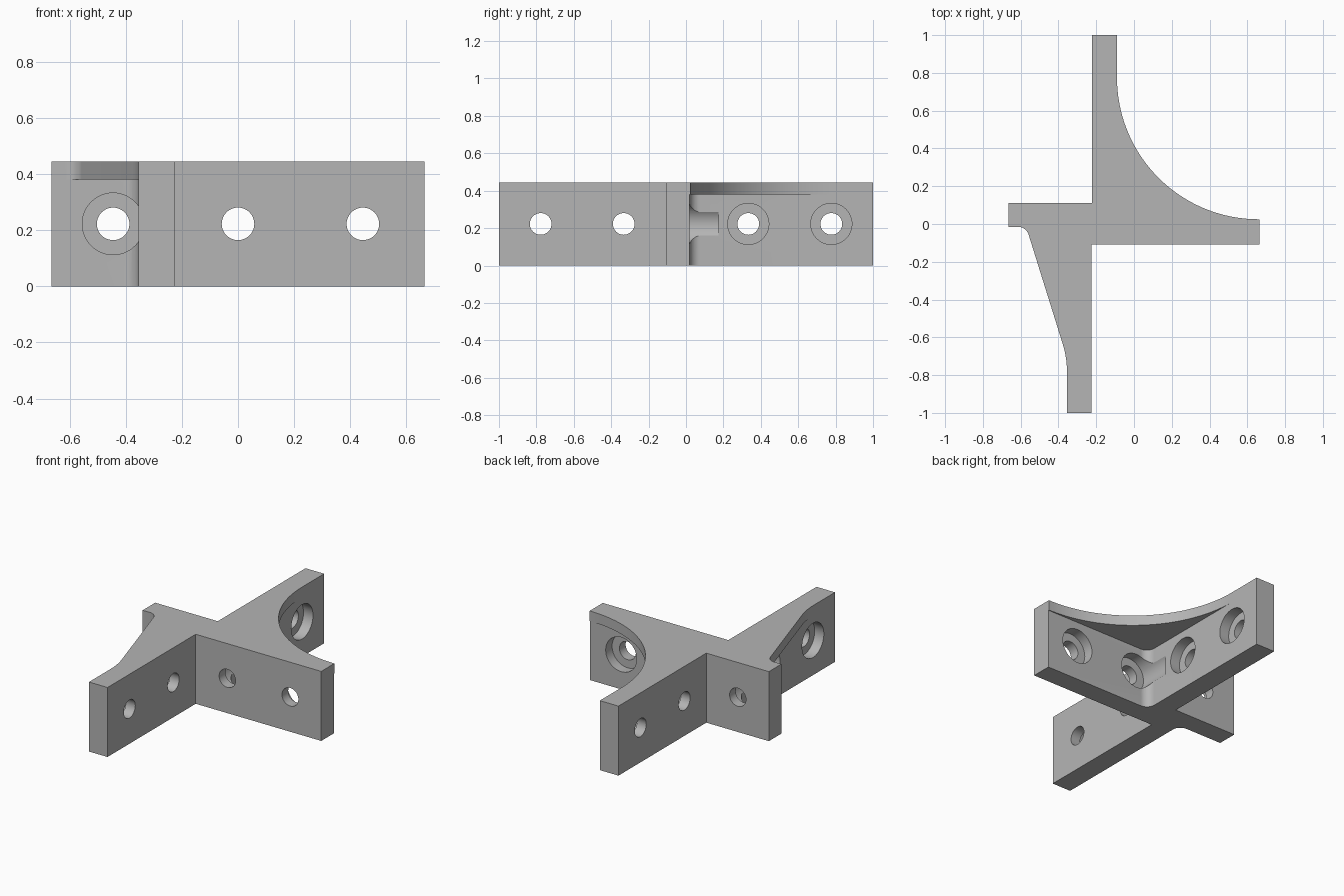
import bpy, bmesh
from math import cos, sin, radians, pi
from mathutils import Matrix

if "Cube" in bpy.data.objects:
    bpy.data.objects.remove(bpy.data.objects["Cube"], do_unlink=True)

HEIGHT, WEB_Z, MID_Z = 0.445, 0.38, 0.2225
HOLE_R, BORE_R, FILLET = 0.058, 0.11, 0.055

grey = bpy.data.materials.new("plain grey")
grey.use_nodes = True
grey.diffuse_color = (0.46, 0.46, 0.46, 1)
grey.node_tree.nodes["Principled BSDF"].inputs["Base Color"].default_value = grey.diffuse_color


def arc(cx, cy, r, start, end, steps):
    """Points on an arc, angles in degrees."""
    angles = [radians(start + (end - start) * i / steps) for i in range(steps + 1)]
    return [(cx + r * cos(a), cy + r * sin(a)) for a in angles]


def to_object(bm, name):
    bmesh.ops.recalc_face_normals(bm, faces=bm.faces)
    mesh = bpy.data.meshes.new(name)
    bm.to_mesh(mesh)
    bm.free()
    mesh.materials.append(grey)
    obj = bpy.data.objects.new(name, mesh)
    bpy.context.collection.objects.link(obj)
    return obj


def prism(name, outline, z0, z1):
    bm = bmesh.new()
    face = bm.faces.new([bm.verts.new((x, y, z0)) for x, y in outline])
    new = bmesh.ops.extrude_face_region(bm, geom=[face])["geom"]
    tops = [v for v in new if isinstance(v, bmesh.types.BMVert)]
    bmesh.ops.translate(bm, verts=tops, vec=(0, 0, z1 - z0))
    return to_object(bm, name)


def cylinder(name, axis, across, start, end, radius):
    """Cylinder along x or y at mid height."""
    bm = bmesh.new()
    bmesh.ops.create_cone(bm, cap_ends=True, segments=48, radius1=radius,
                          radius2=radius, depth=abs(end - start))
    mid = (start + end) / 2
    if axis == "x":
        turn, place = Matrix.Rotation(pi / 2, 4, "Y"), (mid, across, MID_Z)
    else:
        turn, place = Matrix.Rotation(pi / 2, 4, "X"), (across, mid, MID_Z)
    bmesh.ops.transform(bm, matrix=Matrix.Translation(place) @ turn, verts=bm.verts)
    return to_object(bm, name)


def cut(target, cutter):
    mod = target.modifiers.new("cut", "BOOLEAN")
    mod.operation, mod.solver, mod.object = "DIFFERENCE", "EXACT", cutter
    bpy.context.view_layer.objects.active = target
    bpy.ops.object.modifier_apply(modifier=mod.name)
    bpy.data.objects.remove(cutter, do_unlink=True)


# Four-armed bracket with a large round gusset and a slanted gusset
outline = [(-0.222, 1), (-0.09, 1)]
outline += arc(0.66, 0.775, 0.75, 180, 270, 48)
outline += [(0.665, 0.025), (0.665, -0.108), (-0.224, -0.108), (-0.224, -1), (-0.355, -1)]
outline += arc(-0.835, -0.78, 0.48, 0, 17, 8)
outline += arc(-0.615, -0.075, 0.06, 17, 90, 10)
outline += [(-0.665, -0.015), (-0.665, 0.112), (-0.222, 0.112)]
bracket = prism("corner_bracket", outline, 0, HEIGHT)

# Pockets below the gussets, with a rounded inner corner
f = FILLET
round_pocket = arc(-0.09 + f, 0.02 + f, f, 180, 270, 10)
round_pocket += [(0.7, 0.02), (0.7, 0.775), (-0.09, 0.775)]
slant_pocket = arc(-0.355 - f, -0.015 - f, f, 0, 90, 10)
slant_pocket += [(-0.615, -0.015), (-0.615, -0.78), (-0.355, -0.78)]
for pocket in (round_pocket, slant_pocket):
    cut(bracket, prism("pocket_cutter", pocket, -0.1, WEB_Z))

# Screw holes: axis, position, wall middle, direction of the counterbore
holes = [("y", 0, -0.045, 1), ("y", 0.445, -0.045, 1), ("y", -0.445, 0.05, -1),
         ("x", 0.333, -0.157, 1), ("x", 0.777, -0.157, 1),
         ("x", -0.333, -0.29, -1), ("x", -0.777, -0.29, -1)]
for axis, across, mid, side in holes:
    cut(bracket, cylinder("bore_cutter", axis, across, mid, mid + side * 0.22, BORE_R))
    cut(bracket, cylinder("hole_cutter", axis, across, mid - 0.1, mid + 0.1, HOLE_R))

# Smooth curves, sharp edges
bpy.ops.object.select_all(action="DESELECT")
bracket.select_set(True)
bpy.context.view_layer.objects.active = bracket
bpy.ops.object.shade_smooth_by_angle(angle=radians(30))
